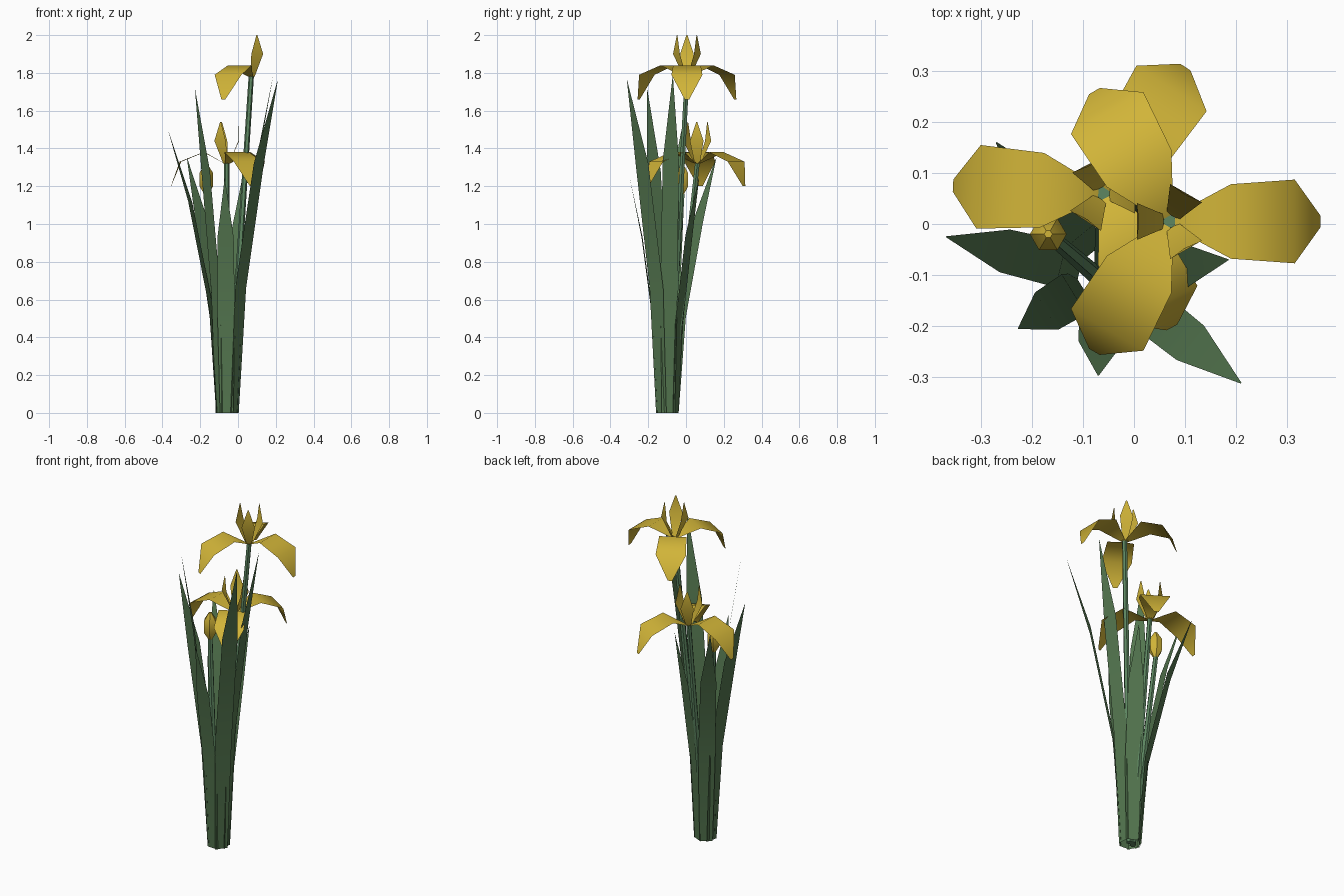
import bpy, math
from mathutils import Vector

if "Cube" in bpy.data.objects:
    bpy.data.objects.remove(bpy.data.objects["Cube"])


def material(name, rgb):
    m = bpy.data.materials.new(name)
    m.diffuse_color = (*rgb, 1)
    m.use_nodes = True
    m.node_tree.nodes["Principled BSDF"].inputs["Base Color"].default_value = m.diffuse_color
    return m


LEAF = material("leaf green", (0.09, 0.185, 0.08))
STEM = material("stem green", (0.11, 0.24, 0.12))
YELLOW = material("petal yellow", (0.64, 0.46, 0.04))


def mesh_object(name, verts, faces, mat):
    me = bpy.data.meshes.new(name)
    me.from_pydata(verts, [], faces)
    me.materials.append(mat)
    me.polygons.foreach_set("use_smooth", [True] * len(faces))
    ob = bpy.data.objects.new(name, me)
    bpy.context.collection.objects.link(ob)
    return ob


def strip(name, origin, angle, rows, mat):
    """Thin sheet running outward at an angle; rows are (reach, height, half width)."""
    out = Vector((math.cos(angle), math.sin(angle), 0))
    side = Vector((-out.y, out.x, 0))
    verts, faces = [], []
    for r, z, w in rows:
        c = Vector(origin) + out * r + Vector((0, 0, z))
        verts += [c - side * w, c + side * w]
    for i in range(len(rows) - 1):
        a = 2 * i
        faces.append((a, a + 2, a + 3, a + 1))
    return mesh_object(name, verts, faces, mat)


def tube(name, rings, mat, sides=6):
    """Closed horizontal rings; rings are (centre, radius)."""
    verts, faces = [], []
    for c, r in rings:
        for k in range(sides):
            a = math.tau * k / sides
            verts.append((c[0] + r * math.cos(a), c[1] + r * math.sin(a), c[2]))
    for i in range(len(rings) - 1):
        for k in range(sides):
            n = (k + 1) % sides
            faces.append((i * sides + k, i * sides + n,
                          (i + 1) * sides + n, (i + 1) * sides + k))
    faces.append(tuple(reversed(range(sides))))
    faces.append(tuple(range((len(rings) - 1) * sides, len(rings) * sides)))
    ob = mesh_object(name, verts, faces, mat)
    bpy.context.view_layer.objects.active = ob
    bpy.ops.object.select_all(action='DESELECT')
    ob.select_set(True)
    bpy.ops.object.shade_smooth_by_angle(angle=math.radians(40))
    return ob


# Leaves: sword blades bending outward, given by their tips
BASE = Vector((-0.057, -0.10, 0))
TIPS = [(0.21, -0.312, 1.76), (0.185, -0.07, 1.78), (0.025, 0.07, 1.25),
        (-0.27, 0.16, 1.35), (-0.368, -0.025, 1.49), (-0.227, -0.205, 1.71),
        (-0.07, -0.297, 1.24)]
for i, tip in enumerate(TIPS):
    d = Vector(tip) - BASE
    reach = math.hypot(d.x, d.y) - 0.05
    rows = [(0.05 + reach * t * t, d.z * t, w)
            for t, w in ((0, 0.035), (0.375, 0.046), (0.75, 0.043), (1, 0.001))]
    strip(f"leaf_{i + 1}", BASE, math.atan2(d.y, d.x), rows, LEAF)

# Flowers: three drooping outer petals and three upright inner petals
FALL = [(0.01, 0, 0.014), (0.12, 0.06, 0.073), (0.245, 0.01, 0.082), (0.295, -0.12, 0.012)]
STANDARD = [(0.012, 0, 0.014), (0.064, 0.12, 0.036), (0.06, 0.22, 0.003)]
FLOWERS = [("upper", (0.07, 0.005, 1.78), 0), ("lower", (-0.06, 0.06, 1.32), 57)]
for name, centre, turn in FLOWERS:
    for k in range(3):
        a = math.radians(turn + 120 * k)
        strip(f"{name}_outer_petal_{k + 1}", centre, a, FALL, YELLOW)
        strip(f"{name}_inner_petal_{k + 1}", centre, a + math.pi / 3, STANDARD, YELLOW)

# Stems: two carry flowers, one carries the bud
BUD = Vector((-0.168, -0.02, 1.16))
STEMS = [("upper_stem", (-0.045, -0.09), Vector(FLOWERS[0][1])),
         ("lower_stem", (-0.06, -0.085), Vector(FLOWERS[1][1])),
         ("bud_stem", (-0.075, -0.10), BUD)]
for name, (x, y), top in STEMS:
    foot = Vector((x, y, 0))
    tube(name, [(foot.lerp(top, t), 0.018 - 0.004 * t) for t in (0, 0.5, 1)], STEM)

# Closed bud
tube("bud", [(BUD + Vector((0, 0, h)), r)
             for h, r in ((0, 0.012), (0.04, 0.036), (0.11, 0.036), (0.155, 0.008))], YELLOW)
